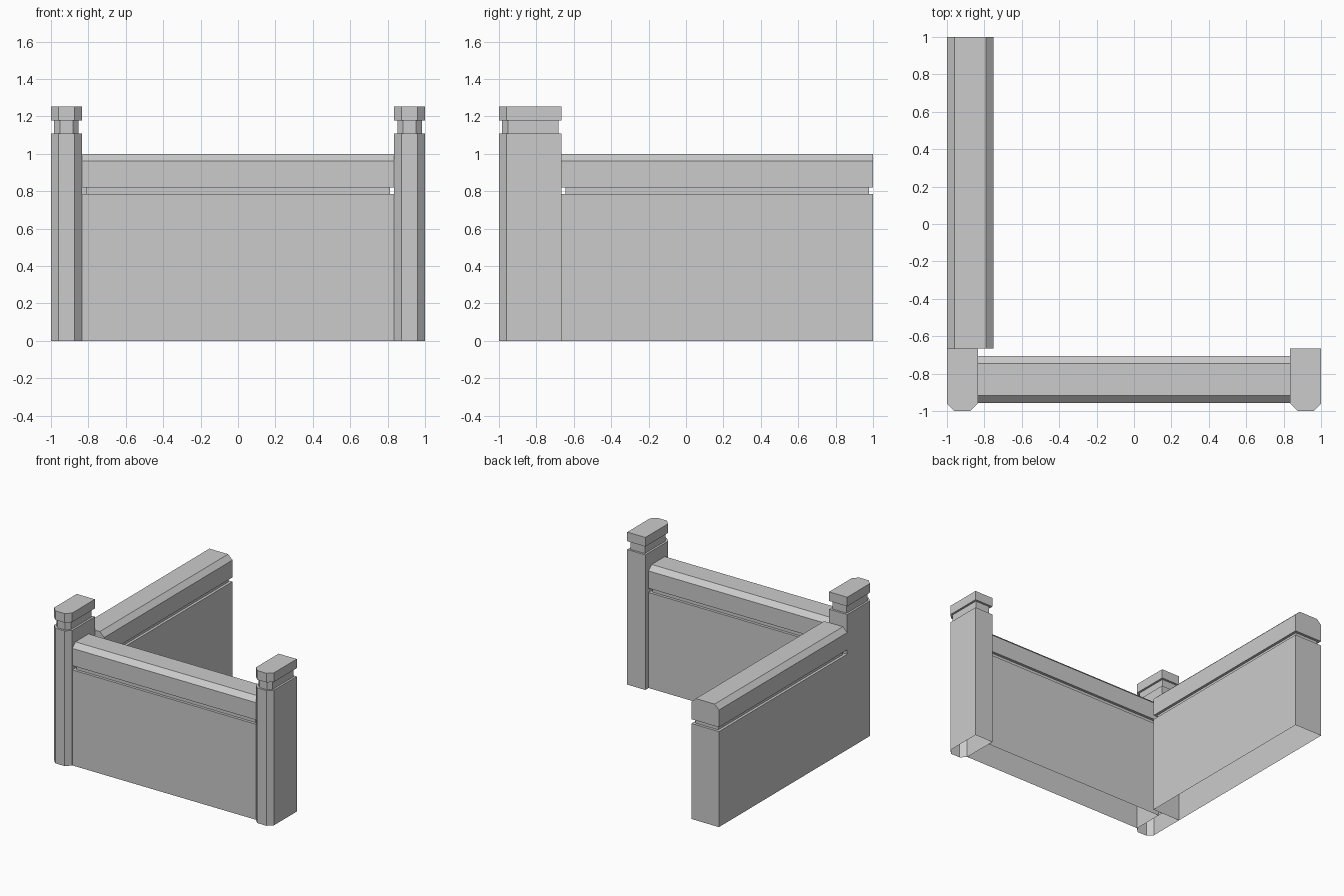
import bpy, bmesh

if "Cube" in bpy.data.objects:
    bpy.data.objects.remove(bpy.data.objects["Cube"])


def outline(x0, x1, y0, y1, chamfer, dx, dy):
    """Inset rectangle with optional chamfers on the two front corners."""
    x0, x1, y0, y1 = x0 + dx, x1 - dx, y0 + dy, y1 - dy
    if not chamfer:
        return [(x0, y0), (x1, y0), (x1, y1), (x0, y1)]
    c = chamfer - 0.586 * dx
    return [(x0 + c, y0), (x1 - c, y0), (x1, y0 + c),
            (x1, y1), (x0, y1), (x0, y0 + c)]


def shell(name, box, levels, chamfer=0):
    """Stack outlines (z, x inset, y inset) into a shell with an open base."""
    bm = bmesh.new()
    rings = [[bm.verts.new((x, y, z)) for x, y in outline(*box, chamfer, dx, dy)]
             for z, dx, dy in levels]
    n = len(rings[0])
    for low, high in zip(rings, rings[1:]):
        for i in range(n):
            j = (i + 1) % n
            bm.faces.new((low[i], low[j], high[j], high[i]))
    bm.faces.new(rings[-1])
    mesh = bpy.data.meshes.new(name)
    bm.to_mesh(mesh)
    bm.free()
    obj = bpy.data.objects.new(name, mesh)
    bpy.context.collection.objects.link(obj)
    return obj


def stepped(bottom, top, inset):
    """Body, recessed groove and the underside of the cap."""
    return [(0, 0, 0), (bottom, 0, 0), (bottom, inset, inset),
            (top, inset, inset), (top, 0, 0)]


# Posts with chamfered front corners, recessed neck and cap
for name, x0 in (("left_post", -1.0), ("right_post", 0.835)):
    shell(name, (x0, x0 + 0.165, -1.0, -0.665),
          stepped(1.11, 1.178, 0.017) + [(1.253, 0, 0)], chamfer=0.04)

# Front wall, rail bevelled along its long edges
wall = stepped(0.785, 0.82, 0.022)
shell("front_wall", (-0.835, 0.835, -0.958, -0.707),
      wall + [(0.962, 0, 0), (1.0, 0, 0.04)])

# Side wall running to the back
shell("side_wall", (-1.0, -0.75, -0.665, 1.0),
      wall + [(0.962, 0, 0), (1.0, 0.04, 0)])
